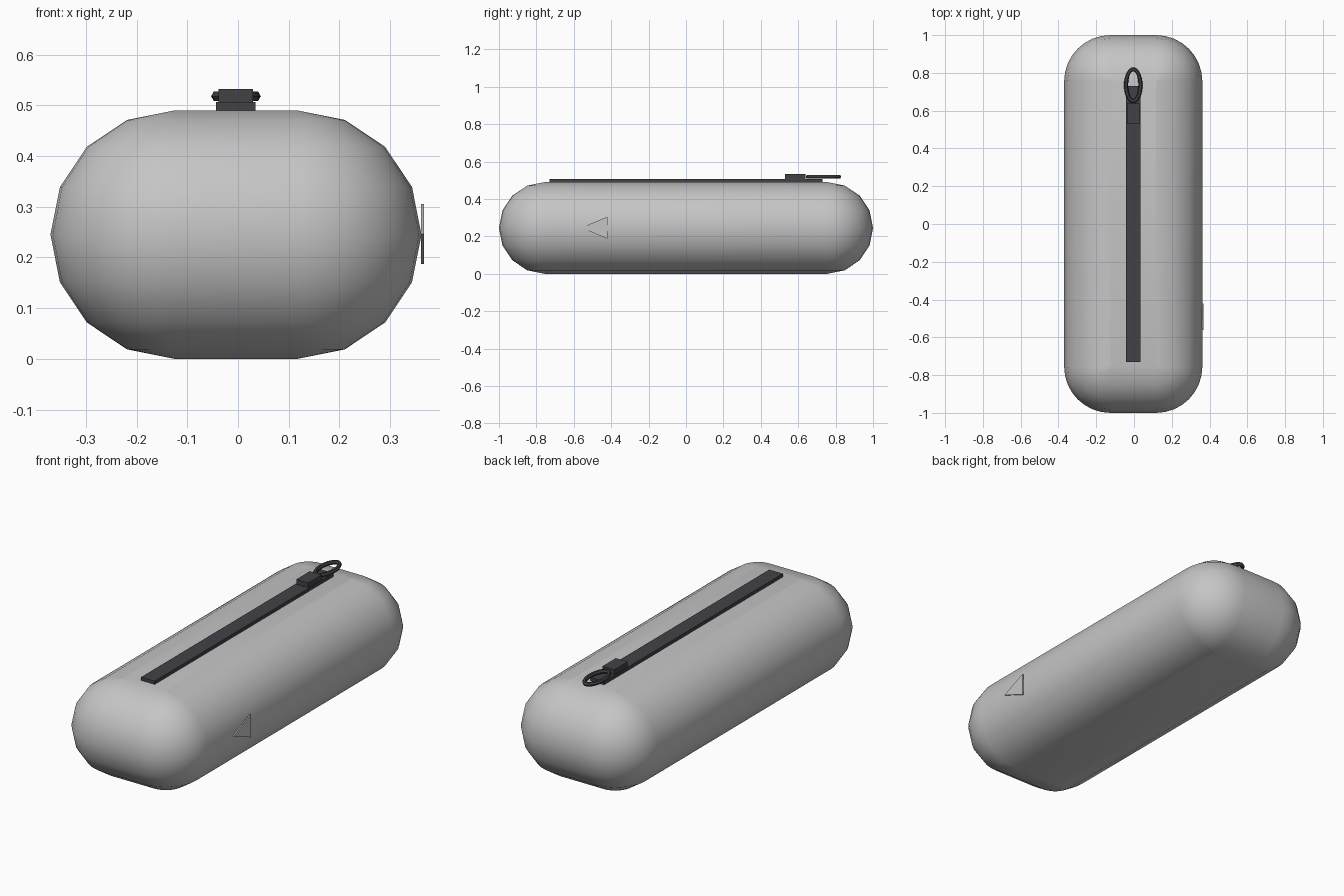
import bpy
import bmesh
from math import cos, sin, pi, radians

if "Cube" in bpy.data.objects:
    bpy.data.objects.remove(bpy.data.objects["Cube"])

CX = -0.004  # centre line of the case


def material(name, color):
    mat = bpy.data.materials.new(name)
    mat.use_nodes = True
    mat.diffuse_color = color
    mat.node_tree.nodes["Principled BSDF"].inputs["Base Color"].default_value = color
    return mat


grey = material("soft grey fabric", (0.56, 0.56, 0.56, 1))
dark = material("dark zip", (0.055, 0.054, 0.062, 1))


def finish(name, bm, mat, smooth=False):
    bmesh.ops.recalc_face_normals(bm, faces=bm.faces)
    mesh = bpy.data.meshes.new(name)
    bm.to_mesh(mesh)
    bm.free()
    mesh.materials.append(mat)
    obj = bpy.data.objects.new(name, mesh)
    bpy.context.collection.objects.link(obj)
    if smooth:
        bpy.ops.object.select_all(action="DESELECT")
        obj.select_set(True)
        bpy.context.view_layer.objects.active = obj
        bpy.ops.object.shade_smooth_by_angle(angle=radians(35))
    return obj


def loft(name, rings, mat, closed=False, smooth=False):
    """Skin closed rings of points; cap the ends unless the rings loop."""
    bm = bmesh.new()
    rows = [[bm.verts.new(p) for p in ring] for ring in rings]
    pairs = list(zip(rows, rows[1:]))
    if closed:
        pairs.append((rows[-1], rows[0]))
    else:
        bm.faces.new(rows[0])
        bm.faces.new(rows[-1])
    n = len(rows[0])
    for a, b in pairs:
        for i in range(n):
            j = (i + 1) % n
            bm.faces.new((a[i], a[j], b[j], b[i]))
    return finish(name, bm, mat, smooth)


def box(name, low, high, mat):
    corners = [(low[0], low[1]), (high[0], low[1]), (high[0], high[1]), (low[0], high[1])]
    return loft(name, [[(x, y, z) for x, y in corners] for z in (low[2], high[2])], mat)


def rounded_outline(half_x, half_y, radius, z, steps=8):
    points = []
    for quarter, (sx, sy) in enumerate(((1, 1), (-1, 1), (-1, -1), (1, -1))):
        for i in range(steps + 1):
            a = (quarter + i / steps) * pi / 2
            points.append((CX + sx * half_x + radius * cos(a),
                           sy * half_y + radius * sin(a), z))
    return points


# Padded case body: rounded plan with a faceted half-round side profile
R = 0.245
core_x, core_y = 0.366 - R, 1 - R
body_rings = []
for k in range(9):
    a = -pi / 2 + k * pi / 8
    spread = max(R * cos(a), 0.0005)
    body_rings.append(rounded_outline(core_x, core_y, spread, R + R * sin(a)))
loft("case_body", body_rings, grey, smooth=True)

# Zip strip and slider
box("zip_strip", (CX - 0.039, -0.73, 0.48), (CX + 0.039, 0.73, 0.507), dark)
box("zip_slider", (CX - 0.034, 0.53, 0.505), (CX + 0.034, 0.64, 0.532), dark)

# Oval pull ring with a six-sided tube
pull_rings = []
for k in range(32):
    t = 2 * pi * k / 32
    ring = []
    for s in range(6):
        u = 2 * pi * s / 6
        off = 0.011 * cos(u)
        ring.append((CX + (0.038 + off) * cos(t),
                     0.735 + (0.084 + off) * sin(t),
                     0.518 + 0.011 * sin(u)))
    pull_rings.append(ring)
loft("zip_pull_ring", pull_rings, dark, closed=True)

# Triangular side tag
tag = [(-0.56, 0.246), (-0.42, 0.187), (-0.42, 0.305)]
loft("side_tag", [[(x, y, z) for y, z in tag] for x in (0.361, 0.367)], grey)
